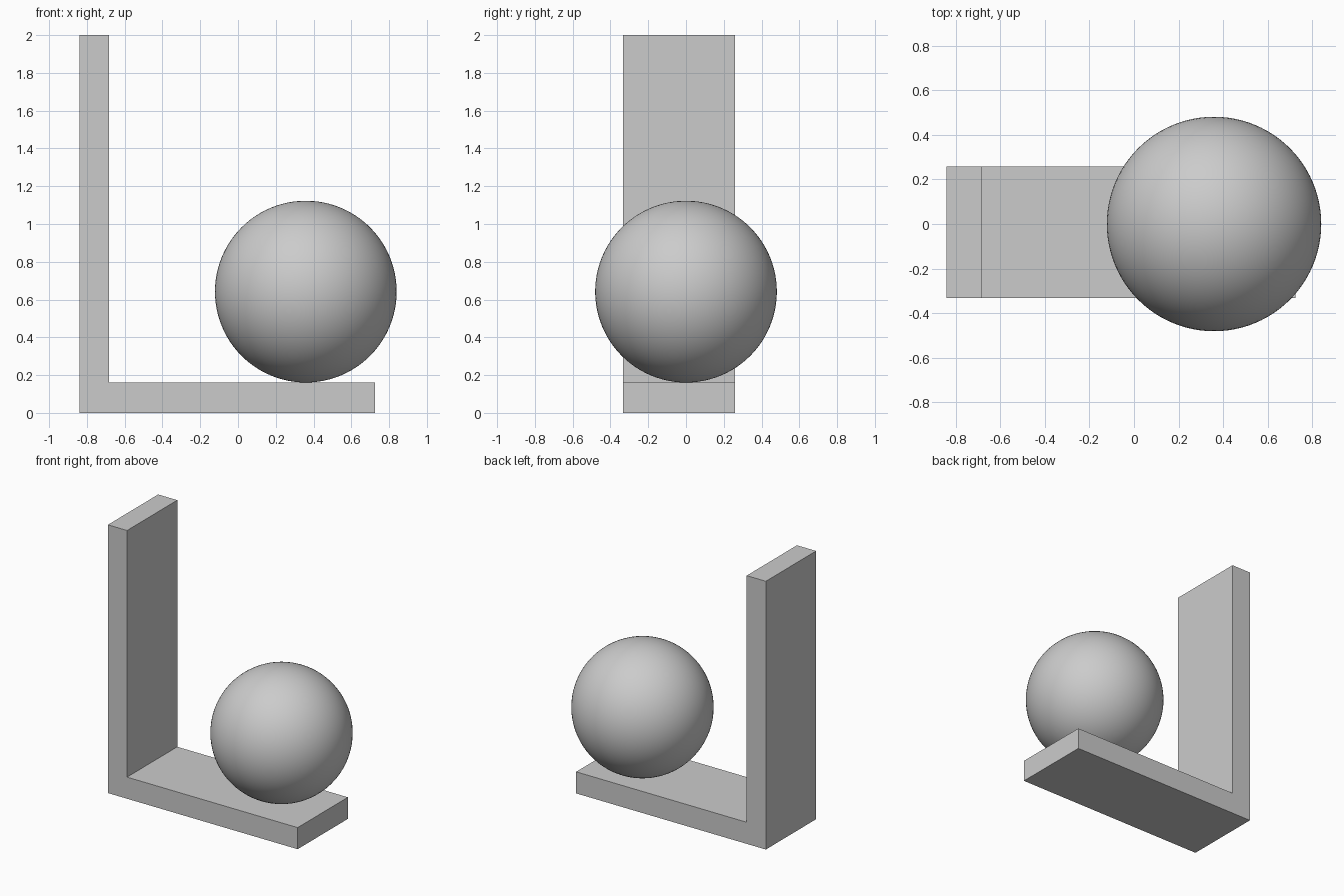
import bpy
import bmesh

cube = bpy.data.objects.get("Cube")
if cube:
    bpy.data.objects.remove(cube, do_unlink=True)

# Single plain grey
grey = bpy.data.materials.new("light_grey")
grey.use_nodes = True
colour = (0.6, 0.6, 0.6, 1.0)
grey.diffuse_color = colour
grey.node_tree.nodes["Principled BSDF"].inputs["Base Color"].default_value = colour

# Main dimensions
left, right = -0.84, 0.725
front, back = -0.333, 0.259
height, thickness = 2.0, 0.161
radius = 0.481


def extruded_profile(name, points, y0, y1):
    """Extrude an x-z outline along y into a solid."""
    bm = bmesh.new()
    face = bm.faces.new([bm.verts.new((x, y0, z)) for x, z in points])
    result = bmesh.ops.extrude_face_region(bm, geom=[face])
    verts = [v for v in result["geom"] if isinstance(v, bmesh.types.BMVert)]
    bmesh.ops.translate(bm, verts=verts, vec=(0, y1 - y0, 0))
    bmesh.ops.recalc_face_normals(bm, faces=bm.faces)
    mesh = bpy.data.meshes.new(name)
    bm.to_mesh(mesh)
    bm.free()
    mesh.materials.append(grey)
    obj = bpy.data.objects.new(name, mesh)
    bpy.context.collection.objects.link(obj)
    return obj


# L-shaped bracket: upright wall and flat base in one piece
inner = left + 0.158
extruded_profile("l_bracket", [
    (left, 0), (right, 0), (right, thickness),
    (inner, thickness), (inner, height), (left, height),
], front, back)

# Ball resting on the base
bpy.ops.mesh.primitive_uv_sphere_add(
    segments=96, ring_count=48, radius=radius,
    location=(0.84 - radius, 0, thickness + radius))
ball = bpy.context.object
ball.name = "ball"
ball.data.materials.append(grey)
bpy.ops.object.shade_smooth()
